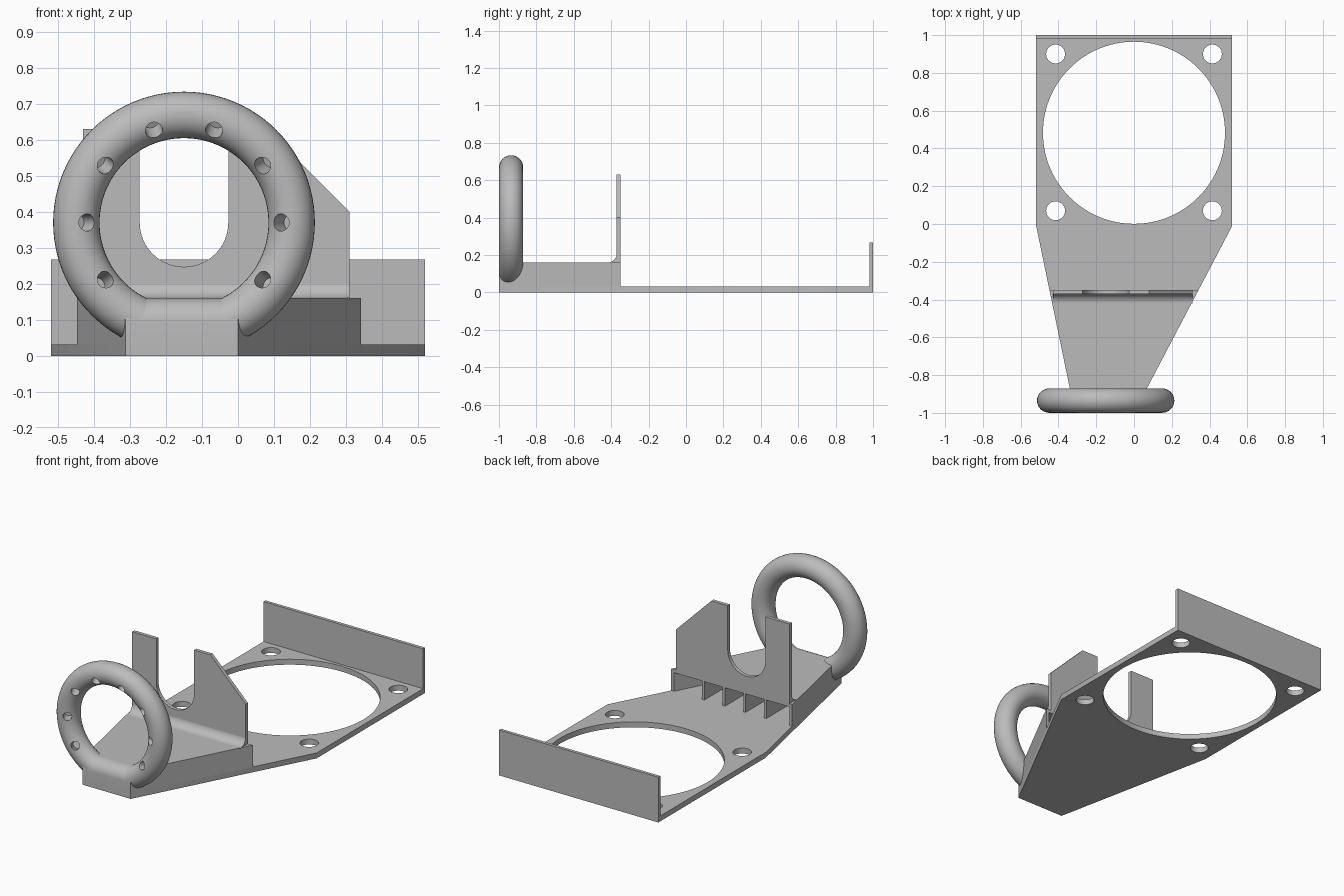
import bpy, bmesh
from math import sin, cos, pi, radians
from mathutils import Vector, Matrix

if "Cube" in bpy.data.objects:
    bpy.data.objects.remove(bpy.data.objects["Cube"], do_unlink=True)

grey = bpy.data.materials.new("plain grey")
grey.use_nodes = True
grey.diffuse_color = (0.5, 0.5, 0.5, 1)
grey.node_tree.nodes["Principled BSDF"].inputs["Base Color"].default_value = (0.5, 0.5, 0.5, 1)


def finish(name, bm):
    bmesh.ops.recalc_face_normals(bm, faces=bm.faces)
    mesh = bpy.data.meshes.new(name)
    bm.to_mesh(mesh)
    bm.free()
    mesh.materials.append(grey)
    obj = bpy.data.objects.new(name, mesh)
    bpy.context.collection.objects.link(obj)
    return obj


def prism(name, points, low, high, axis):
    """Extrude a 2D outline along the named axis."""
    place = {"x": lambda a, b, h: (h, a, b),
             "y": lambda a, b, h: (a, h, b),
             "z": lambda a, b, h: (a, b, h)}[axis]
    bm = bmesh.new()
    face = bm.faces.new([bm.verts.new(place(a, b, low)) for a, b in points])
    new = bmesh.ops.extrude_face_region(bm, geom=[face])["geom"]
    shift = Vector(place(0, 0, high - low))
    bmesh.ops.translate(bm, vec=shift, verts=[v for v in new if isinstance(v, bmesh.types.BMVert)])
    return finish(name, bm)


def arc(cx, cy, r, start, end, steps):
    angles = [radians(start + (end - start) * i / steps) for i in range(steps + 1)]
    return [(cx + r * cos(t), cy + r * sin(t)) for t in angles]


def activate(obj):
    bpy.ops.object.select_all(action="DESELECT")
    obj.select_set(True)
    bpy.context.view_layer.objects.active = obj


def cut(obj, cutters):
    for cutter in cutters:
        cutter.hide_render = True
        mod = obj.modifiers.new("cut", "BOOLEAN")
        mod.operation, mod.solver, mod.object = "DIFFERENCE", "EXACT", cutter
        activate(obj)
        bpy.ops.object.modifier_apply(modifier=mod.name)
        bpy.data.objects.remove(cutter, do_unlink=True)


def smooth(obj):
    activate(obj)
    bpy.ops.object.shade_smooth_by_angle(angle=radians(30))


def left_edge(y):
    return -0.52 - 0.207 * y


def right_edge(y):
    return 0.52 + 0.525 * (y + 0.01)


FLOOR, ROOF, STEP = 0.032, 0.16, -0.35

# Base plate with the large opening and four screw holes
base = prism("base_plate", [(-0.52, 1), (0.52, 1), (0.52, -0.01), (right_edge(-1), -1),
                            (left_edge(-1), -1), (-0.52, 0)], 0, FLOOR, "z")
holes = [prism("hole", arc(0, 0.483, 0.482, 0, 357, 119), -0.1, 0.1, "z")]
for x in (-0.415, 0.415):
    for y in (0.07, 0.90):
        holes.append(prism("hole", arc(x, y, 0.05, 0, 350, 35), -0.1, 0.1, "z"))
cut(base, holes)
smooth(base)

# Back wall
prism("back_wall", [(-0.52, 0), (0.52, 0), (0.52, 0.267), (-0.52, 0.267)], 0.981, 1, "y")


# Tapered air duct, open at the back and rounded along its front top edge
def taper(name, front, back, inset, low, high):
    return prism(name, [(left_edge(front) + inset, front), (right_edge(front) - inset, front),
                        (right_edge(back) - inset, back), (left_edge(back) + inset, back)],
                 low, high, "z")


duct = taper("air_duct", -1, STEP, 0, FLOOR, ROOF)
cavity = taper("cavity", -0.85, STEP + 0.05, 0.018, FLOOR - 0.01, ROOF - 0.018)
rounding = prism("rounding", arc(-0.932, 0.092, 0.068, 90, 180, 12)
                 + [(-1.05, 0.092), (-1.05, 0.2), (-0.932, 0.2)], -1, 1, "x")
cut(duct, [cavity, rounding])
smooth(duct)

# Dividers inside the duct mouth
for i, x in enumerate((-0.27, -0.135, 0.0, 0.135)):
    prism(f"duct_divider_{i + 1}", [(x - 0.008, -0.62), (x + 0.008, -0.62),
                                    (x + 0.008, STEP - 0.002), (x - 0.008, STEP - 0.002)],
          FLOOR - 0.005, ROOF - 0.01, "z")

# Upright bracket with a U-shaped slot and one sloped shoulder
prism("slotted_bracket", [(-0.43, ROOF - 0.01), (0.31, ROOF - 0.01), (0.31, 0.40), (0.08, 0.63), (-0.027, 0.63)]
      + arc(-0.15, 0.37, 0.123, 0, -180, 32) + [(-0.273, 0.63), (-0.43, 0.63)],
      -0.371, STEP, "y")

# Concave fillet at the foot of the bracket
fillet = prism("bracket_fillet", arc(-0.42, 0.21, 0.05, -90, 0, 10)
               + [(-0.365, 0.21), (-0.365, ROOF - 0.005), (-0.42, ROOF - 0.005)], -0.43, 0.31, "x")
smooth(fillet)

# Round nozzle ring with ten inward-slanting outlets
centre = Vector((-0.15, -0.935, 0.37))
bpy.ops.mesh.primitive_torus_add(major_radius=0.299, minor_radius=0.0645, major_segments=96,
                                 minor_segments=32, location=centre, rotation=(pi / 2, 0, 0))
ring = bpy.context.object
ring.name = "nozzle_ring"
ring.data.materials.append(grey)
outlets = []
for i in range(10):
    t = 2 * pi * i / 10
    outward = Vector((cos(t), 0, sin(t)))
    aim = Vector((0, -cos(radians(28)), 0)) - outward * sin(radians(28))
    bm = bmesh.new()
    bmesh.ops.create_cone(bm, cap_ends=True, segments=24, radius1=0.024, radius2=0.024, depth=0.1)
    turn = aim.to_track_quat("Z", "Y").to_matrix().to_4x4()
    bmesh.ops.transform(bm, verts=bm.verts,
                        matrix=Matrix.Translation(centre + outward * 0.299 + aim * 0.05) @ turn)
    outlets.append(finish("outlet", bm))
cut(ring, outlets)
smooth(ring)
